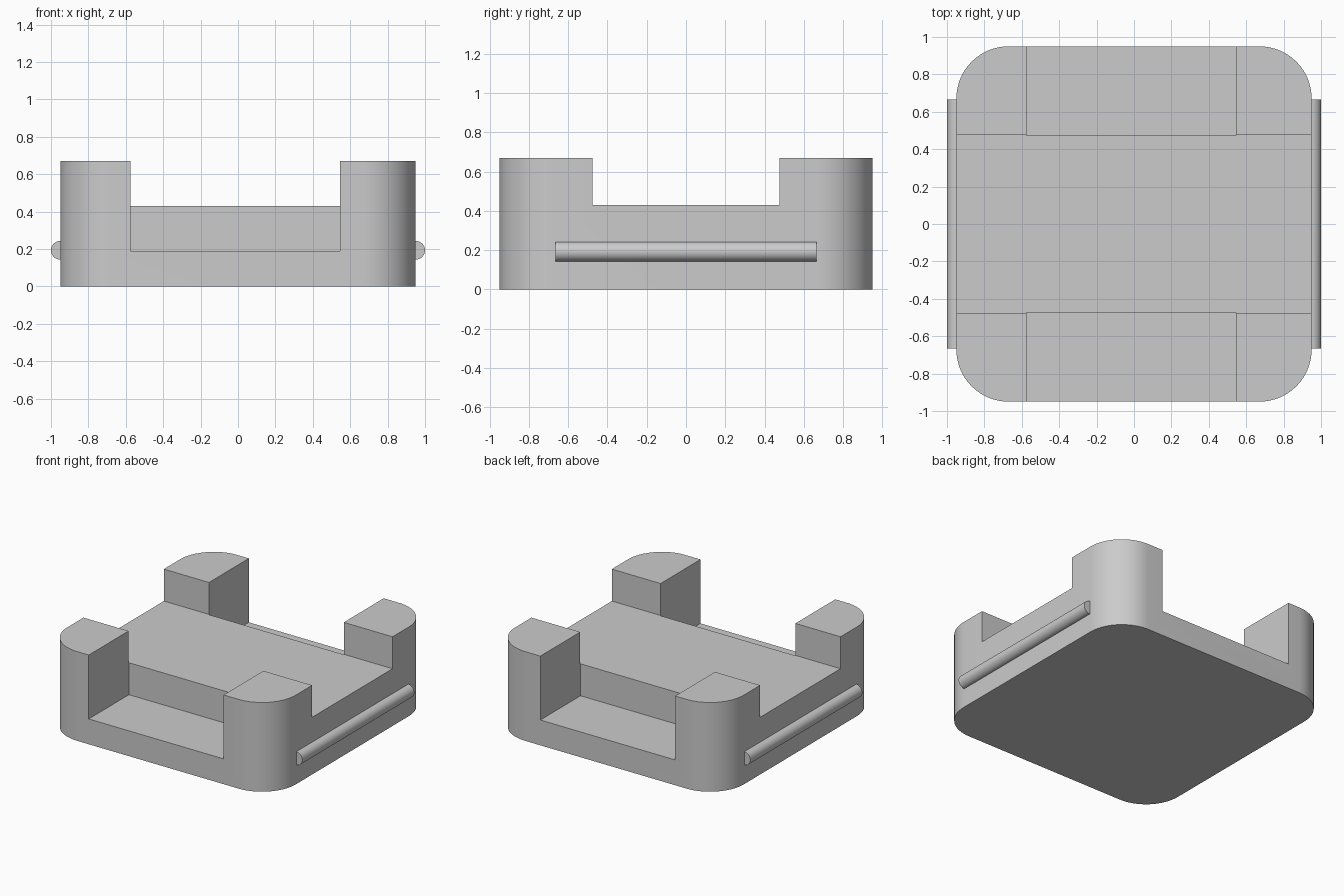
import bpy, bmesh, math

if "Cube" in bpy.data.objects:
    bpy.data.objects.remove(bpy.data.objects["Cube"])

grey = bpy.data.materials.new("plain grey")
grey.diffuse_color = (0.6, 0.6, 0.6, 1)
grey.use_nodes = True
grey.node_tree.nodes["Principled BSDF"].inputs["Base Color"].default_value = grey.diffuse_color


def finish(name, bm):
    mesh = bpy.data.meshes.new(name)
    bmesh.ops.recalc_face_normals(bm, faces=bm.faces)
    bm.to_mesh(mesh)
    bm.free()
    obj = bpy.data.objects.new(name, mesh)
    bpy.context.collection.objects.link(obj)
    mesh.materials.append(grey)
    return obj


def activate(obj):
    bpy.ops.object.select_all(action='DESELECT')
    obj.select_set(True)
    bpy.context.view_layer.objects.active = obj


def extrude(name, points, vector):
    bm = bmesh.new()
    face = bm.faces.new([bm.verts.new(p) for p in points])
    new = bmesh.ops.extrude_face_region(bm, geom=[face])["geom"]
    bmesh.ops.translate(bm, vec=vector, verts=[v for v in new if isinstance(v, bmesh.types.BMVert)])
    return finish(name, bm)


def box(name, x0, x1, y0, y1, z0, z1):
    pts = [(x0, y0, z0), (x1, y0, z0), (x1, y1, z0), (x0, y1, z0)]
    return extrude(name, pts, (0, 0, z1 - z0))


# Tray block with rounded corners
HALF, RADIUS, HEIGHT, STEPS = 0.95, 0.28, 0.67, 16
outline = []
for corner, (sx, sy) in enumerate([(1, 1), (-1, 1), (-1, -1), (1, -1)]):
    for i in range(STEPS + 1):
        a = math.pi / 2 * (corner + i / STEPS)
        outline.append((sx * (HALF - RADIUS) + RADIUS * math.cos(a),
                        sy * (HALF - RADIUS) + RADIUS * math.sin(a), 0))
tray = extrude("tray_with_corner_posts", outline, (0, 0, HEIGHT))

# Raised deck across the middle, and lower steps at front and back
cutters = [box("deck_cutter", -1.2, 1.2, -0.477, 0.477, 0.43, 1),
           box("front_step_cutter", -0.575, 0.545, -1.2, -0.473, 0.19, 1),
           box("back_step_cutter", -0.575, 0.545, 0.473, 1.2, 0.19, 1)]
activate(tray)
for cutter in cutters:
    mod = tray.modifiers.new(cutter.name, 'BOOLEAN')
    mod.operation, mod.solver, mod.object = 'DIFFERENCE', 'EXACT', cutter
    bpy.ops.object.modifier_apply(modifier=mod.name)
for cutter in cutters:
    bpy.data.objects.remove(cutter)
bpy.ops.object.shade_smooth_by_angle(angle=math.radians(30))

# Half-round side rails
for side, label in ((1, "right"), (-1, "left")):
    arc = [-math.pi / 2 + math.pi * i / 16 for i in range(17)]
    pts = [(side * (HALF - 0.01), -0.665, 0.143)]
    pts += [(side * (HALF + 0.05 * math.cos(a)), -0.665, 0.193 + 0.05 * math.sin(a)) for a in arc]
    pts += [(side * (HALF - 0.01), -0.665, 0.243)]
    rail = extrude(label + "_side_rail", pts, (0, 1.33, 0))
    activate(rail)
    bpy.ops.object.shade_smooth_by_angle(angle=math.radians(30))
